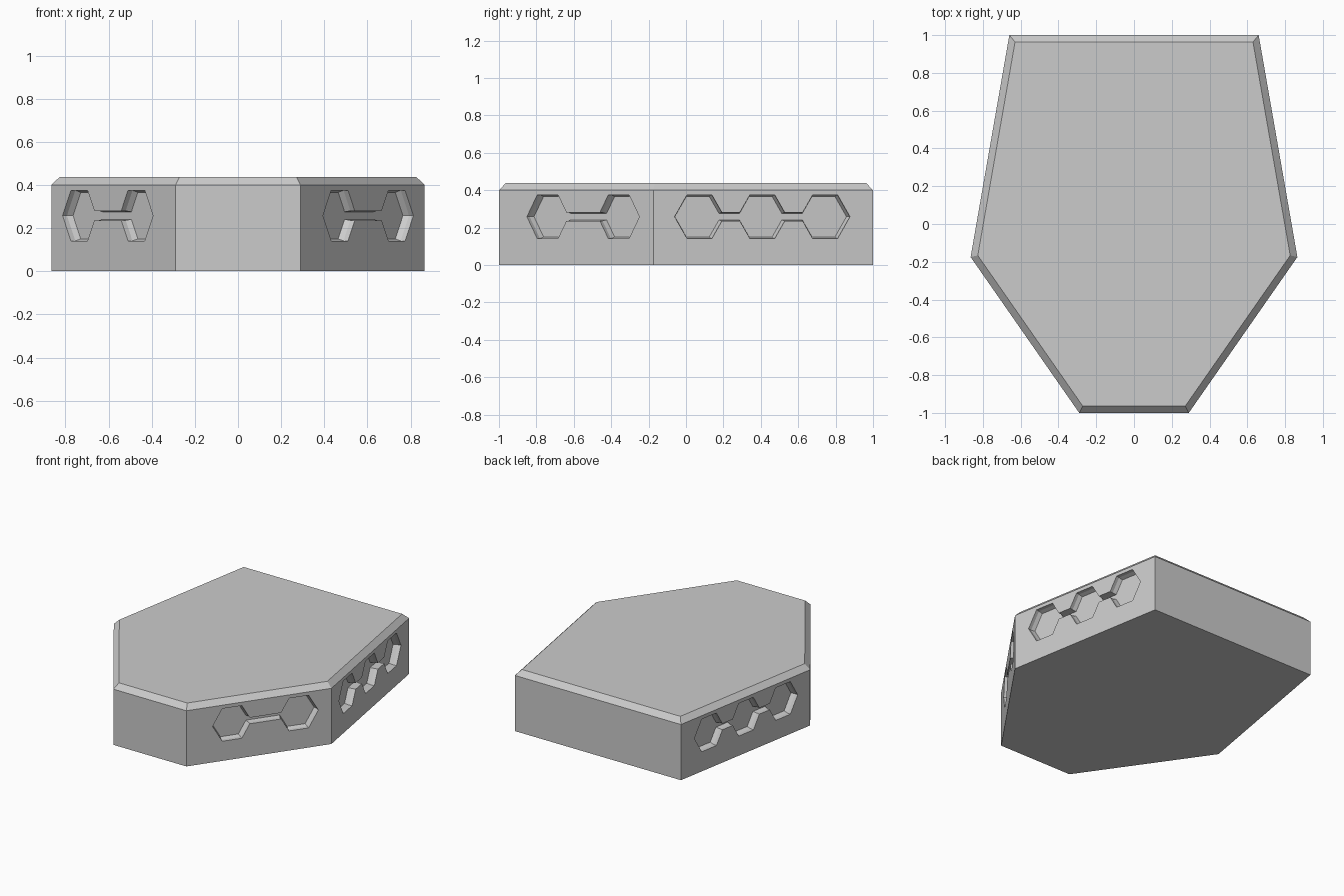
import bpy, bmesh, math
from mathutils import Vector

cube = bpy.data.objects.get("Cube")
if cube:
    bpy.data.objects.remove(cube)

grey = bpy.data.materials.new("plain grey")
grey.use_nodes = True
colour = (0.6, 0.6, 0.6, 1)
grey.diffuse_color = colour
grey.node_tree.nodes["Principled BSDF"].inputs["Base Color"].default_value = colour


def loft(name, loops):
    """Solid through a stack of matching loops, capped at both ends."""
    bm = bmesh.new()
    rings = [[bm.verts.new(p) for p in loop] for loop in loops]
    n = len(rings[0])
    for a, b in zip(rings, rings[1:]):
        for i in range(n):
            j = (i + 1) % n
            bm.faces.new((a[i], a[j], b[j], b[i]))
    bm.faces.new(rings[0][::-1])
    bm.faces.new(rings[-1])
    bmesh.ops.recalc_face_normals(bm, faces=bm.faces)
    mesh = bpy.data.meshes.new(name)
    bm.to_mesh(mesh)
    bm.free()
    mesh.materials.append(grey)
    obj = bpy.data.objects.new(name, mesh)
    bpy.context.collection.objects.link(obj)
    return obj


def inset(points, d):
    """Move every edge of a counterclockwise outline inward by d."""
    result = []
    for i, p in enumerate(points):
        e1 = (p - points[i - 1]).normalized()
        e2 = (points[(i + 1) % len(points)] - p).normalized()
        n1, n2 = Vector((-e1.y, e1.x)), Vector((-e2.y, e2.x))
        result.append(p + (n1 + n2) * d / (1 + n1.dot(n2)))
    return result


def hex_chain(count, pitch, taper):
    """Row of hexagons joined by a thin channel, shrunk by taper."""
    h = 0.117 - taper
    r = h * 2 / math.sqrt(3)
    c = 0.022 - taper / 2
    join = r - c / math.sqrt(3)
    top = []
    for k in range(count):
        x = (k - (count - 1) / 2) * pitch
        top.append((x - r, 0) if k == 0 else (x - join, c))
        top += [(x - r / 2, h), (x + r / 2, h)]
        top.append((x + r, 0) if k == count - 1 else (x + join, c))
    return top + [(x, -z) for x, z in top[-2:0:-1]]


# Six-sided body with a chamfered top edge
half = [Vector((0.29, -1)), Vector((0.865, -0.175)), Vector((0.66, 1))]
outline = half + [Vector((-p.x, p.y)) for p in reversed(half)]
top_outline = inset(outline, 0.036)
body = loft("body", [
    [(p.x, p.y, 0) for p in outline],
    [(p.x, p.y, 0.4) for p in outline],
    [(p.x, p.y, 0.437) for p in top_outline]])


def cut_recess(a, b, mid_y, count, pitch, side):
    """Cut a stepped hexagon chain into the wall from a to b."""
    along = (b - a).normalized()
    mid = a + (b - a) * (mid_y - a.y) / (b.y - a.y)
    inward = Vector((-along.y, along.x))
    loops = []
    for depth, taper in ((-0.03, 0), (0.025, 0), (0.052, 0.009)):
        loop = []
        for u, z in hex_chain(count, pitch, taper):
            p = mid + along * u + inward * depth
            loop.append((p.x * side, p.y, 0.258 + z))
        loops.append(loop)
    cutter = loft("recess_cutter", loops)
    cutter.hide_render = True
    mod = body.modifiers.new("recess", "BOOLEAN")
    mod.operation = "DIFFERENCE"
    mod.solver = "EXACT"
    mod.object = cutter
    bpy.context.view_layer.objects.active = body
    bpy.ops.object.modifier_apply(modifier=mod.name)
    bpy.data.objects.remove(cutter)


# Paired hexagons on the front corners, triples on the long sides
for side in (1, -1):
    cut_recess(half[0], half[1], -0.55, 2, 0.463, side)
    cut_recess(half[1], half[2], 0.408, 3, 0.341, side)
